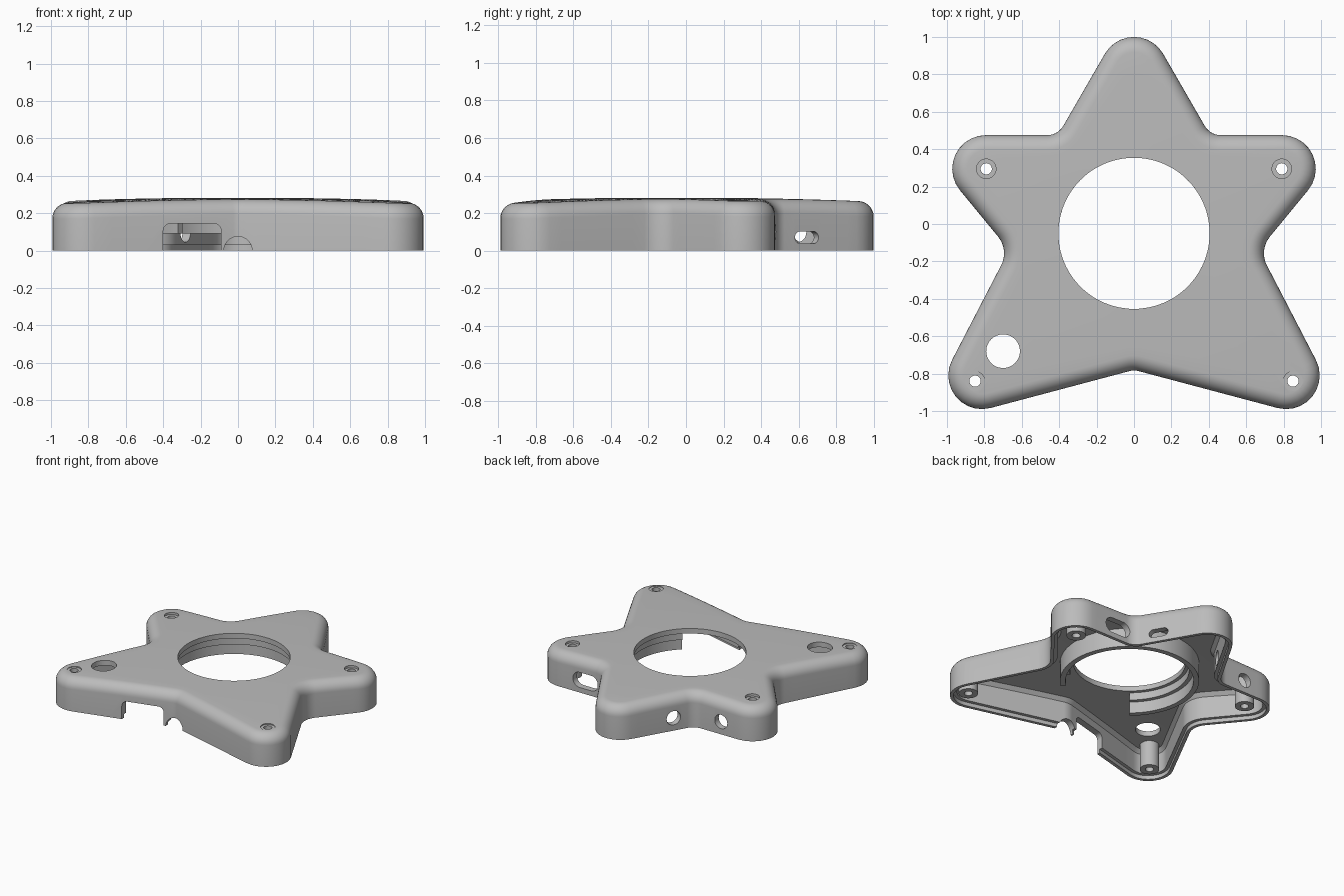
import bpy, bmesh, math
from mathutils import Vector

cube = bpy.data.objects.get("Cube")
if cube:
    bpy.data.objects.remove(cube, do_unlink=True)

grey = bpy.data.materials.new("plain grey")
grey.use_nodes = True
grey.diffuse_color = (0.5, 0.5, 0.5, 1)
grey.node_tree.nodes["Principled BSDF"].inputs["Base Color"].default_value = (0.5, 0.5, 0.5, 1)

HUB = Vector((0, -0.05))   # centre of the big opening
HUB_R = 0.404


def stack(bm, rings, closed=False):
    """Bridge equal rings of points; cap the ends, or join last to first."""
    rows = [[bm.verts.new(p) for p in ring] for ring in rings]
    n = len(rows[0])
    pairs = list(zip(rows, rows[1:])) + ([(rows[-1], rows[0])] if closed else [])
    for a, b in pairs:
        for i in range(n):
            j = (i + 1) % n
            bm.faces.new((a[i], a[j], b[j], b[i]))
    if not closed:
        bm.faces.new(rows[0])
        bm.faces.new(rows[-1])


def circle(c, r, z, n=32):
    return [(c[0] + r * math.cos(k * math.tau / n), c[1] + r * math.sin(k * math.tau / n), z)
            for k in range(n)]


def finish(bm, name):
    bmesh.ops.recalc_face_normals(bm, faces=bm.faces[:])
    mesh = bpy.data.meshes.new(name)
    bm.to_mesh(mesh)
    bm.free()
    mesh.materials.append(grey)
    ob = bpy.data.objects.new(name, mesh)
    bpy.context.collection.objects.link(ob)
    return ob


def smooth(ob):
    bpy.ops.object.select_all(action='DESELECT')
    ob.select_set(True)
    bpy.context.view_layer.objects.active = ob
    bpy.ops.object.shade_smooth_by_angle(angle=math.radians(32))


# Star outline: sharp corners with a rounding radius
half = [(-0.407, 0.475, 0.1), (-1.173, 0.475, 0.18), (-0.668, -0.139, 0.14), (-1.16, -1.088, 0.18)]
corners = [(0, 1.18, 0.18)] + half + [(0, -0.78, 0.1)] + [(-x, y, r) for x, y, r in reversed(half)]


def star(inset):
    """Rounded star outline moved inward, always with the same point count."""
    arcs = []
    for i, (x, y, r) in enumerate(corners):
        p = Vector((x, y))
        a = (Vector(corners[i - 1][:2]) - p).normalized()
        b = (Vector(corners[(i + 1) % len(corners)][:2]) - p).normalized()
        centre = p + (a + b).normalized() * r / math.sin(a.angle(b) / 2)
        n0, n1 = Vector((-a.y, a.x)), Vector((b.y, -b.x))
        convex = b.x * a.y - b.y * a.x > 0
        size = (r - inset) if convex else -(r + inset)
        arcs.append([centre + n0.slerp(n1, k / 10) * size for k in range(11)])
    pts = []
    for i, arc in enumerate(arcs):
        nxt = arcs[(i + 1) % len(arcs)][0]
        pts += arc + [arc[-1].lerp(nxt, k / 8) for k in range(1, 8)]
    return pts


def dome(pts, z):
    return [(p.x, p.y, z - 0.02 * (p - HUB).length_squared) for p in pts]


def level(inset, z):
    return [(p.x, p.y, z) for p in star(inset)]


def lid(inset, z):
    """Gently domed rings running from the outline in to the opening."""
    rim = star(inset)
    hole = [HUB + (p - HUB).normalized() * HUB_R for p in rim]
    return [dome([p.lerp(h, t / 5) for p, h in zip(rim, hole)], z) for t in range(6)]


# Shell: outer wall, rounded shoulder, lid, then ceiling and inner wall with a lip
R = 0.08
outer = [level(0, 0)]
for k in range(8):
    a = k / 8 * math.pi / 2
    outer.append(dome(star(R - R * math.cos(a)), 0.203 + R * math.sin(a)))
outer += lid(R, 0.203 + R)
inner = lid(0.075, 0.243)[::-1]
inner += [dome(star(0.05), 0.215), level(0.05, 0.03), level(0.025, 0.03), level(0.025, 0)]
bm = bmesh.new()
stack(bm, outer + inner, closed=True)
shell = finish(bm, "star_shell")

# Cutters for every opening
screws = [(s * x, y) for s in (-1, 1) for x, y in ((0.79, 0.295), (0.85, -0.84))]
bm = bmesh.new()
for c in screws:
    stack(bm, [circle(c, r, z) for r, z in ((0.03, 0.1), (0.03, 0.25), (0.052, 0.25), (0.052, 0.4))])
stack(bm, [circle((-0.7, -0.68), 0.09, z, 48) for z in (0.15, 0.4)])


def wall_slot(x, y, z, turn, width, height, r, depth=0.1):
    """Rounded rectangle pushed through a wall whose run is turned about z."""
    run = Vector((math.cos(turn), math.sin(turn), 0))
    out = Vector((-run.y, run.x, 0))
    pts = []
    for q, (sx, sz) in enumerate(((1, 1), (-1, 1), (-1, -1), (1, -1))):
        for k in range(9):
            a = (q + k / 8) * math.pi / 2
            u = sx * (width / 2 - r) + r * math.cos(a)
            v = sz * (height / 2 - r) + r * math.sin(a)
            pts.append(Vector((x, y, z)) + run * u + Vector((0, 0, v)))
    stack(bm, [[p + out * s for p in pts] for s in (-depth, depth)])


wall_slot(-0.245, -0.84, 0.045, 0, 0.31, 0.2, 0.04, 0.13)             # front connector
wall_slot(0, -0.78, 0, 0, 0.15, 0.15, 0.0745)                         # front cable arch
wall_slot(0.313, 0.645, 0.07, math.radians(-60), 0.145, 0.065, 0.032)   # back slot
wall_slot(-0.327, 0.62, 0.1, math.radians(60), 0.11, 0.11, 0.054)     # round holes
wall_slot(-0.64, 0.475, 0.1, 0, 0.11, 0.11, 0.054)
wall_slot(0.55, 0.475, 0.1, 0, 0.22, 0.12, 0.059)                     # wide hole
cutter = finish(bm, "opening_cutter")
cutter.hide_render = True

cut = shell.modifiers.new("openings", 'BOOLEAN')
cut.operation = 'DIFFERENCE'
cut.solver = 'EXACT'
cut.object = cutter
bpy.context.view_layer.objects.active = shell
bpy.ops.object.modifier_apply(modifier=cut.name)
bpy.data.objects.remove(cutter, do_unlink=True)
smooth(shell)

# Screw posts under the lid
for i, c in enumerate(screws):
    bm = bmesh.new()
    stack(bm, [circle(c, r, z) for r, z in ((0.03, 0.02), (0.07, 0.02), (0.07, 0.24), (0.03, 0.24))], closed=True)
    smooth(finish(bm, f"screw_post_{i + 1}"))

# Stepped collar under the opening, left open toward the front
profile = ((0.43, 0.25), (0.43, 0.18), (0.46, 0.18), (0.46, 0.09), (0.5, 0.09), (0.5, 0.25))
bm = bmesh.new()
sweep = []
for k in range(73):
    a = math.radians(-48 + 278 * k / 72)
    sweep.append([(HUB.x + r * math.cos(a), HUB.y + r * math.sin(a), z) for r, z in profile])
stack(bm, sweep)
smooth(finish(bm, "opening_collar"))
